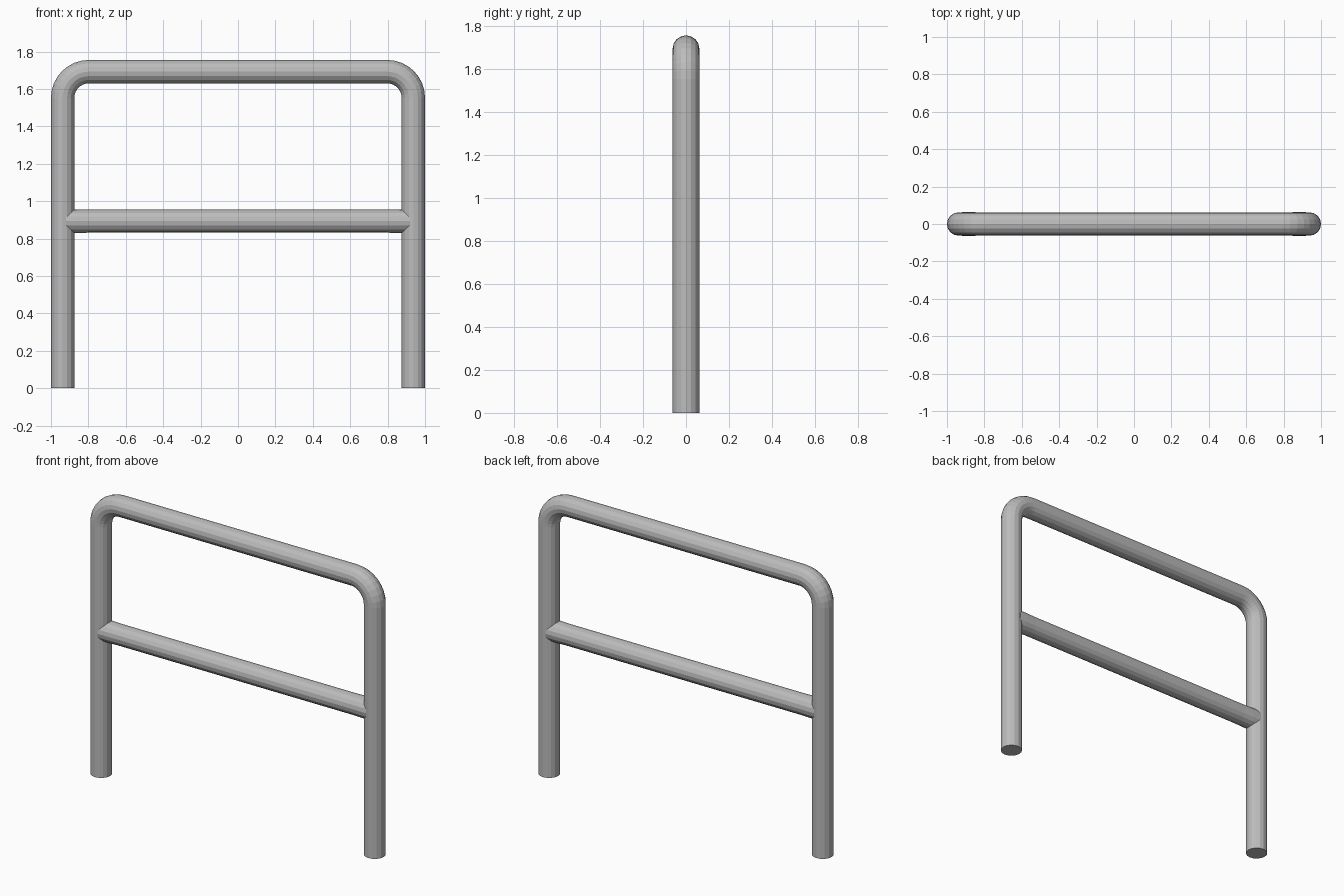
import bpy
import bmesh
from math import sin, cos, pi
from mathutils import Vector

cube = bpy.data.objects.get("Cube")
if cube:
    bpy.data.objects.remove(cube, do_unlink=True)

SIDES = 16
R = 0.0625           # tube radius
X = 1 - R            # post centre line
TOP = 1.755 - R      # top rail centre line
BEND = 0.14          # bend radius on the centre line
RAIL_Z = 0.893

grey = bpy.data.materials.new("painted_grey")
grey.use_nodes = True
grey.diffuse_color = (0.5, 0.5, 0.5, 1)
grey.node_tree.nodes["Principled BSDF"].inputs["Base Color"].default_value = (0.5, 0.5, 0.5, 1)


def tube(name, path, radii):
    """Sweep a round section along a path in the XZ plane, with capped ends."""
    bm = bmesh.new()
    rings = []
    for i, p in enumerate(path):
        before, after = path[max(i - 1, 0)], path[min(i + 1, len(path) - 1)]
        along = (after - before).normalized()
        depth = Vector((0, 1, 0))
        side = along.cross(depth)
        rings.append([bm.verts.new(p + radii[i] * (side * cos(a) + depth * sin(a)))
                      for a in (2 * pi * k / SIDES for k in range(SIDES))])
    for a, b in zip(rings, rings[1:]):
        for k in range(SIDES):
            n = (k + 1) % SIDES
            bm.faces.new((a[k], a[n], b[n], b[k]))
    bm.faces.new(rings[0])
    bm.faces.new(rings[-1])
    bmesh.ops.recalc_face_normals(bm, faces=bm.faces)
    mesh = bpy.data.meshes.new(name)
    bm.to_mesh(mesh)
    bm.free()
    mesh.materials.append(grey)
    obj = bpy.data.objects.new(name, mesh)
    bpy.context.collection.objects.link(obj)
    return obj


# Bent hoop: right post, rounded corner, then the same mirrored
half = [Vector((-X, 0, 0))]
for i in range(9):
    a = pi / 2 * i / 8
    half.append(Vector((-X + BEND * (1 - cos(a)), 0, TOP - BEND * (1 - sin(a)))))
path = half + [Vector((-p.x, 0, p.z)) for p in reversed(half)]
tube("hoop_frame", path, [R] * len(path))

# Middle rail, slightly flared where it meets the posts
rail = [Vector((x, 0, RAIL_Z)) for x in (-0.92, -0.87, -0.8, 0.8, 0.87, 0.92)]
tube("middle_rail", rail, [0.0635, 0.0635, 0.0615, 0.0615, 0.0635, 0.0635])
